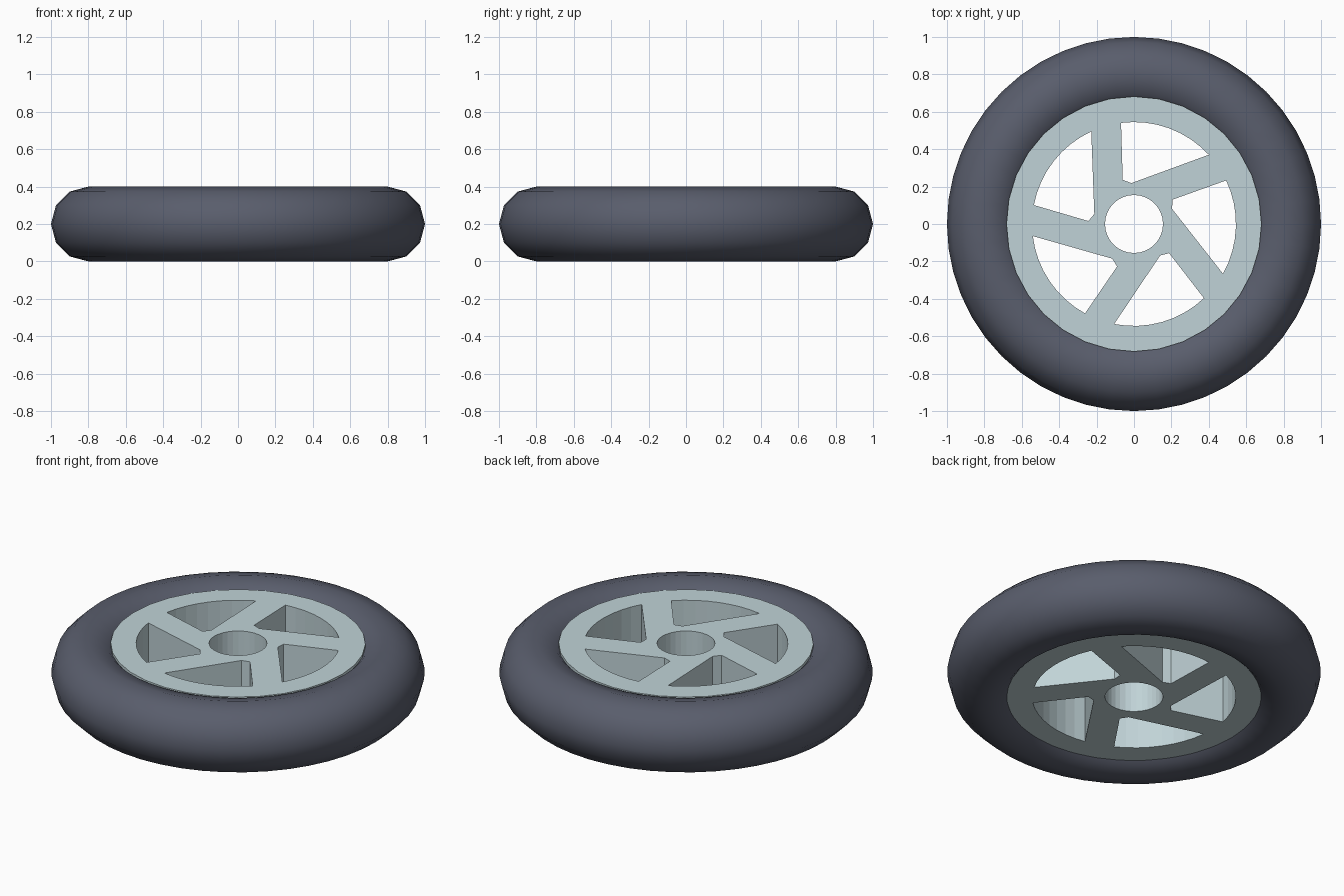
import bpy
from math import sin, cos, radians

if "Cube" in bpy.data.objects:
    bpy.data.objects.remove(bpy.data.objects["Cube"])


def material(name, rgb):
    m = bpy.data.materials.new(name)
    m.diffuse_color = (*rgb, 1.0)
    m.use_nodes = True
    m.node_tree.nodes["Principled BSDF"].inputs["Base Color"].default_value = m.diffuse_color
    return m


rubber = material("dark slate rubber", (0.10, 0.11, 0.15))
metal = material("pale blue grey metal", (0.53, 0.65, 0.68))


def polar(r, deg):
    return (r * cos(radians(deg)), r * sin(radians(deg)))


def arc(r, start, end, n):
    return [polar(r, start + (end - start) * i / n) for i in range(n + 1)]


# Tyre: a smooth ring with a twelve-sided section
bpy.ops.mesh.primitive_torus_add(major_radius=0.8, minor_radius=0.2,
                                 major_segments=48, minor_segments=12,
                                 location=(0, 0, 0.2))
tyre = bpy.context.object
tyre.name = "tyre"
tyre.data.materials.append(rubber)
bpy.ops.object.shade_smooth()

# Wheel outline: rim, axle hole and five slanted windows
outlines = [arc(0.682, 0, 360, 32)[:-1], arc(0.155, 0, 360, 32)[:-1]]
for k in range(5):
    a = 72 * k
    outlines.append(arc(0.545, 42.8 + a, 97.3 + a, 8)
                    + [polar(0.244, 104.3 + a), polar(0.219, 93.7 + a)])

# Wheel: the outline filled and extruded into a solid disc
BOTTOM, TOP = 0.046, 0.370
curve = bpy.data.curves.new("wheel_outline", 'CURVE')
curve.dimensions = '2D'
curve.fill_mode = 'BOTH'
curve.extrude = (TOP - BOTTOM) / 2
for pts in outlines:
    s = curve.splines.new('POLY')
    s.points.add(len(pts) - 1)
    for p, (x, y) in zip(s.points, pts):
        p.co = (x, y, 0, 1)
    s.use_cyclic_u = True
wheel = bpy.data.objects.new("spoked_wheel", curve)
wheel.location.z = (TOP + BOTTOM) / 2
bpy.context.collection.objects.link(wheel)
bpy.ops.object.select_all(action='DESELECT')
wheel.select_set(True)
bpy.context.view_layer.objects.active = wheel
bpy.ops.object.convert(target='MESH')
wheel = bpy.context.object
wheel.data.materials.clear()
wheel.data.materials.append(metal)
bpy.ops.object.mode_set(mode='EDIT')
bpy.ops.mesh.select_all(action='SELECT')
bpy.ops.mesh.remove_doubles(threshold=0.0001)
bpy.ops.mesh.normals_make_consistent(inside=False)
bpy.ops.object.mode_set(mode='OBJECT')
bpy.ops.object.shade_flat()
